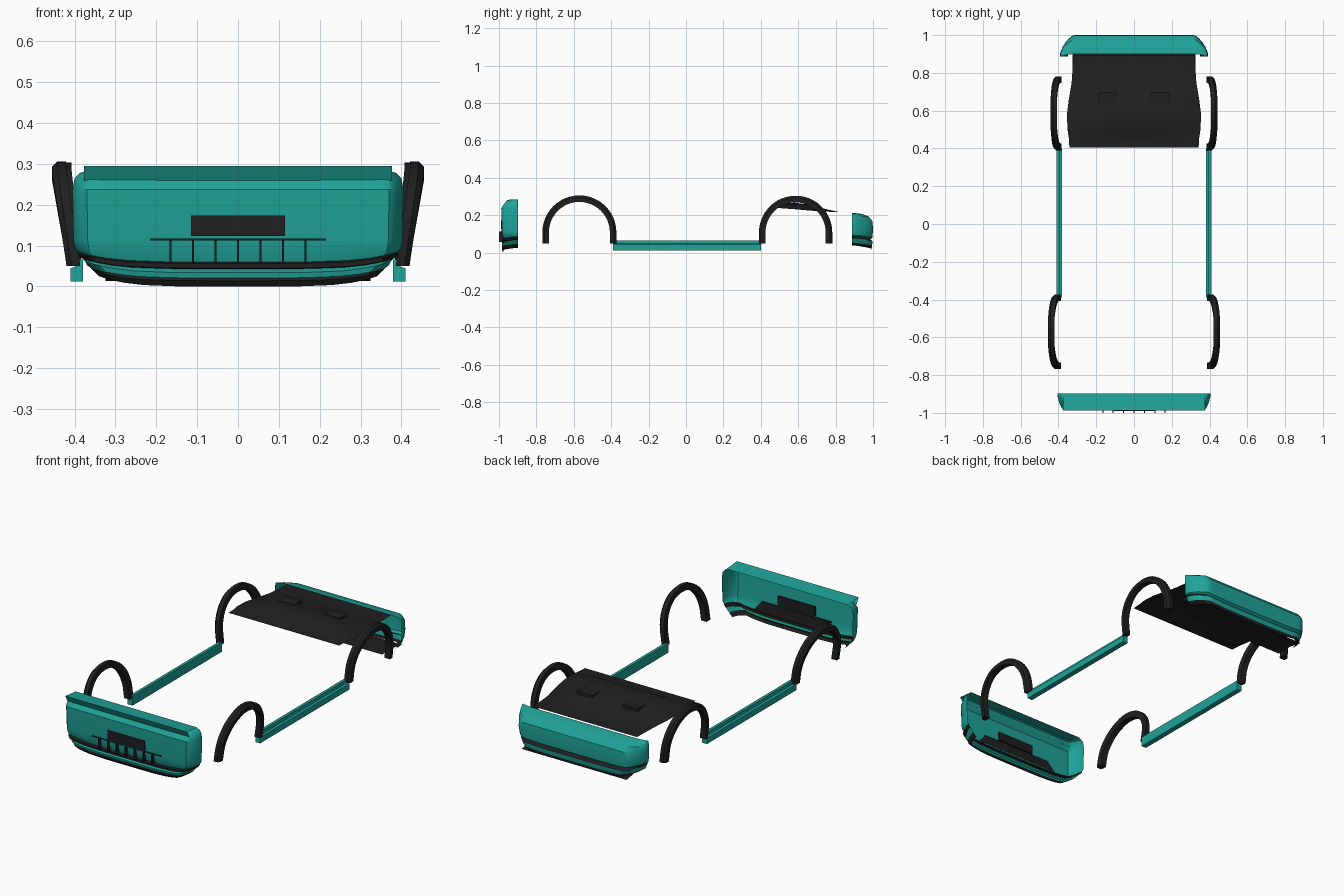
import bpy, bmesh, math

cube = bpy.data.objects.get("Cube")
if cube:
    bpy.data.objects.remove(cube, do_unlink=True)


def material(name, rgb):
    m = bpy.data.materials.new(name)
    m.use_nodes = True
    m.diffuse_color = (*rgb, 1)
    m.node_tree.nodes["Principled BSDF"].inputs["Base Color"].default_value = (*rgb, 1)
    return m


TEAL = material("teal paint", (0.014, 0.37, 0.32))
BLACK = material("black plastic", (0.014, 0.014, 0.014))


def finish(name, bm, mats, angle=30):
    me = bpy.data.meshes.new(name)
    bm.to_mesh(me)
    bm.free()
    ob = bpy.data.objects.new(name, me)
    bpy.context.collection.objects.link(ob)
    for m in mats:
        me.materials.append(m)
    bpy.ops.object.select_all(action='DESELECT')
    ob.select_set(True)
    bpy.context.view_layer.objects.active = ob
    bpy.ops.object.shade_smooth_by_angle(angle=math.radians(angle))
    return ob


def loft(name, rows, mats, row_mats=None, closed=False, caps=False):
    """Skin a list of point rows; row_mats gives a slot for each band."""
    bm = bmesh.new()
    grid = [[bm.verts.new(p) for p in row] for row in rows]
    count = len(grid[0])
    for i in range(len(grid) - 1):
        for j in range(count if closed else count - 1):
            k = (j + 1) % count
            f = bm.faces.new((grid[i][j], grid[i][k], grid[i + 1][k], grid[i + 1][j]))
            f.material_index = row_mats[i] if row_mats else 0
    if caps:
        bm.faces.new(grid[0])
        bm.faces.new(grid[-1])
    bmesh.ops.recalc_face_normals(bm, faces=bm.faces)
    return finish(name, bm, mats)


def box(name, lo, hi, mat):
    bm = bmesh.new()
    bmesh.ops.create_cube(bm, size=1)
    for v in bm.verts:
        v.co = [a + (b - a) * (c + 0.5) for a, b, c in zip(lo, hi, v.co)]
    return finish(name, bm, [mat])


def bumper_row(z, rise, half, y_back, y_face, rx):
    """U-shaped plan line with tapered corners; ends lift by rise."""
    depth = y_face - y_back
    right = [(half, y_back)]
    for k in range(7):
        a = k / 6 * math.pi / 2
        c, s = max(0, math.cos(a)) ** 1.4, math.sin(a) ** 1.4
        right.append((half - rx + rx * c, y_back + depth * (0.1 + 0.9 * s)))
    right += [((half - rx) * f, y_face) for f in (0.9, 0.75, 0.5, 0.25)]
    plan = right + [(0, y_face)] + [(-x, y) for x, y in reversed(right)]
    return [(x, y, z + rise * abs(x / half) ** 5) for x, y in plan]


def bumper(name, y_back, rx, profile):
    rows = [bumper_row(z, rise, half, y_back, y, rx) for z, rise, half, y, _ in profile]
    return loft(name, rows, [TEAL, BLACK], [p[4] for p in profile])


# Front bumper shell: height, end lift, half width, face depth, colour of band below
bumper("front_bumper", -0.897, 0.035, [
    (0.283, 0, 0.37, -0.945, 0),
    (0.278, 0, 0.388, -0.96, 0),
    (0.26, 0.005, 0.4, -0.97, 0),
    (0.238, 0, 0.405, -0.988, 0),
    (0.112, 0, 0.403, -0.983, 0),
    (0.085, 0.01, 0.4, -0.98, 0),
    (0.06, 0.025, 0.392, -0.972, 1),
    (0.056, 0.025, 0.392, -0.985, 1),
    (0.045, 0.025, 0.385, -0.985, 1),
    (0.043, 0.025, 0.38, -0.97, 0),
    (0.034, 0.028, 0.375, -0.985, 0),
    (0.021, 0.025, 0.36, -0.982, 1),
    (0.014, 0.025, 0.355, -0.985, 1),
    (0.0, 0.025, 0.34, -0.975, 1)])

# Overhanging top ledge of the front bumper
ledge = [(-0.897, 0.286), (-0.988, 0.295), (-0.97, 0.26)]
loft("front_bumper_ledge", [[(x, y, z) for x in (-0.377, 0.377)] for y, z in ledge], [TEAL])

# Front number plate holder and grille
box("front_plate", (-0.115, -0.99, 0.124), (0.115, -0.974, 0.174), BLACK)
box("grille_bar", (-0.215, -0.988, 0.112), (0.215, -0.972, 0.117), BLACK)
for i in range(-3, 4):
    box("grille_fin", (i * 0.055 - 0.0025, -1.0, 0.058), (i * 0.055 + 0.0025, -0.972, 0.114), BLACK)
loft("grille_backing", [[(-0.26, -0.966, 0.062), (0.26, -0.966, 0.062)],
                        [(-0.215, -0.97, 0.114), (0.215, -0.97, 0.114)]], [BLACK])

# Rear bumper shell, same columns
bumper("rear_bumper", 0.887, 0.075, [
    (0.212, 0, 0.386, 0.9, 0),
    (0.207, 0, 0.389, 0.94, 0),
    (0.193, 0, 0.391, 0.977, 0),
    (0.168, 0, 0.392, 0.997, 0),
    (0.12, 0, 0.392, 1.0, 0),
    (0.078, 0.015, 0.388, 0.996, 0),
    (0.068, 0.02, 0.383, 0.98, 1),
    (0.06, 0.02, 0.383, 0.99, 1),
    (0.056, 0.02, 0.38, 0.997, 0),
    (0.03, 0.022, 0.37, 0.994, 1),
    (0.014, 0.024, 0.35, 0.99, 1)])
loft("rear_diffuser", [[(x, y, z) for x in (-0.325, 0.325)]
                       for y, z in ((0.81, 0.028), (0.9, 0.03), (0.99, 0.014))], [BLACK])

# Crowned rear floor with flat ends: depth, edge height, crown height, half width
floor = [(0.405, 0.238, 0.238, 0.342), (0.455, 0.238, 0.238, 0.345), (0.5, 0.238, 0.262, 0.352),
         (0.58, 0.232, 0.267, 0.355), (0.66, 0.225, 0.256, 0.345), (0.75, 0.219, 0.232, 0.33),
         (0.82, 0.217, 0.217, 0.325), (0.895, 0.217, 0.217, 0.323)]
steps = [i / 6 for i in range(-6, 7)]
loft("rear_floor", [[(h * t, y, e + (c - e) * (1 - t ** 4)) for t in steps]
                    for y, e, c, h in floor], [BLACK])
for s in (-1, 1):
    box("floor_pad", (s * 0.14 - 0.047, 0.63, 0.235), (s * 0.14 + 0.047, 0.695, 0.262), BLACK)


# Wheel arch trims: chamfered section swept up one leg, over and down
def wheel_arch(name, side, yc, radius, foot_x, bulge):
    zc, foot = 0.108, 0.05
    path = [(-1, 0, foot), (-1, 0, 0.08)]
    path += [(-math.cos(a), math.sin(a), zc) for a in (math.pi * k / 24 for k in range(25))]
    path += [(1, 0, 0.08), (1, 0, foot)]
    section = [(0, -0.034), (0, -0.012), (-0.012, 0), (-0.035, 0), (-0.035, -0.034)]
    rows = []
    for c, s, base in path:
        row = []
        for dr, dx in section:
            z = base + (radius + dr) * s
            lift = min(1, (base + radius * s - foot) / 0.24)
            row.append((side * (foot_x + bulge * lift + dx), yc + (radius + dr) * c, z))
        rows.append(row)
    loft(name, rows, [BLACK], closed=True, caps=True)


# Side sills run between the arches
sill = [(0.38, 0.012), (0.41, 0.012), (0.41, 0.045), (0.398, 0.048), (0.396, 0.066), (0.38, 0.066)]
for side, label in ((1, "left"), (-1, "right")):
    wheel_arch(f"front_arch_{label}", side, -0.57, 0.198, 0.42, 0.035)
    wheel_arch(f"rear_arch_{label}", side, 0.586, 0.196, 0.417, 0.025)
    loft(f"sill_{label}", [[(side * x, y, z) for x, z in sill] for y in (-0.39, 0.4)],
         [TEAL], closed=True, caps=True)
